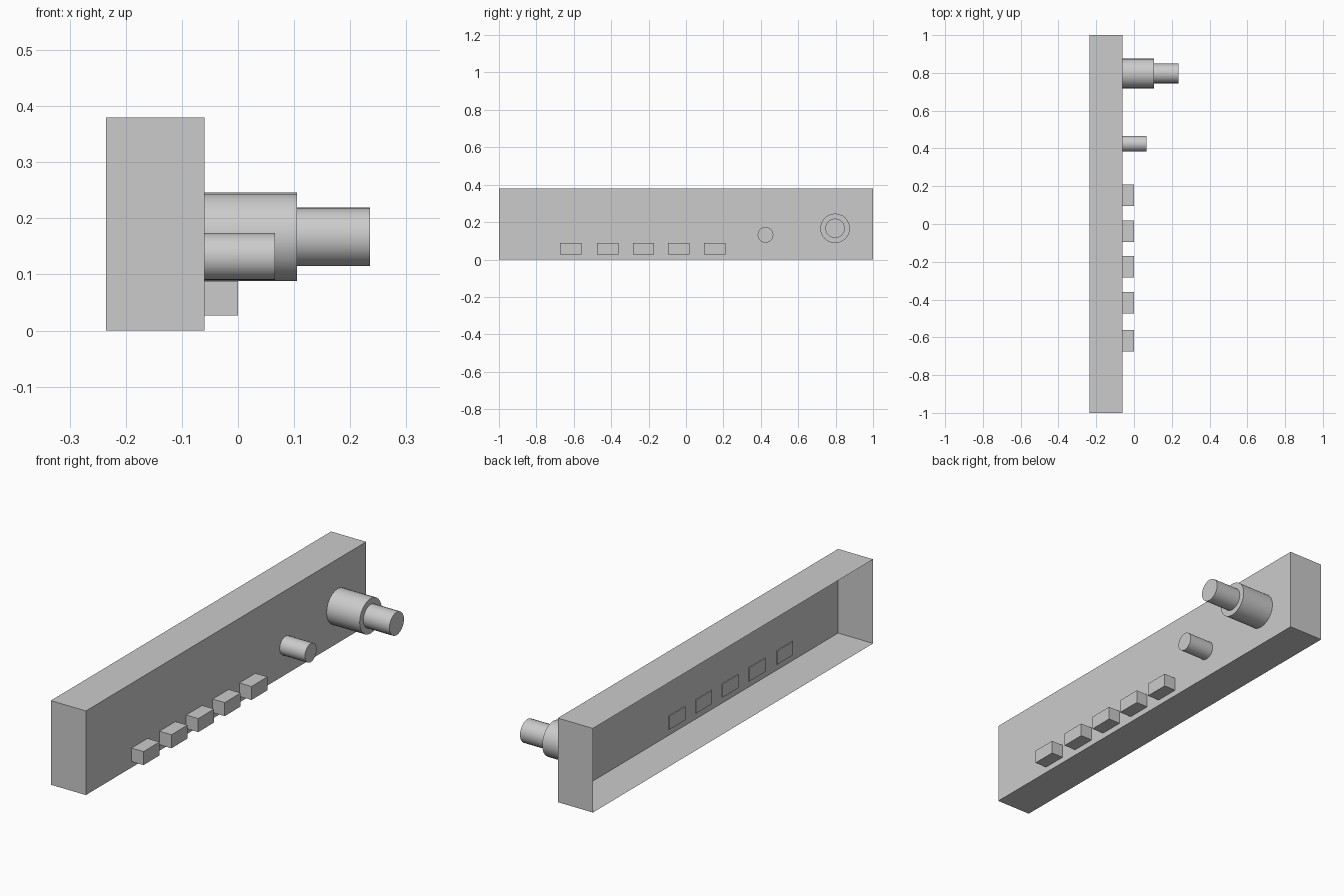
import bpy, bmesh, math
from mathutils import Matrix, Vector

if "Cube" in bpy.data.objects:
    bpy.data.objects.remove(bpy.data.objects["Cube"])

grey = bpy.data.materials.new("light grey")
grey.diffuse_color = (0.6, 0.6, 0.6, 1)
grey.use_nodes = True
grey.node_tree.nodes["Principled BSDF"].inputs["Base Color"].default_value = grey.diffuse_color

PANEL_X = -0.06


def finish(bm, name):
    bmesh.ops.recalc_face_normals(bm, faces=bm.faces)
    mesh = bpy.data.meshes.new(name)
    bm.to_mesh(mesh)
    bm.free()
    mesh.materials.append(grey)
    ob = bpy.data.objects.new(name, mesh)
    bpy.context.collection.objects.link(ob)
    return ob


def box(name, lo, hi, open_back=False):
    lo, hi = Vector(lo), Vector(hi)
    bm = bmesh.new()
    m = Matrix.Translation((lo + hi) / 2) @ Matrix.Diagonal((*(hi - lo), 1))
    bmesh.ops.create_cube(bm, size=1, matrix=m)
    bmesh.ops.recalc_face_normals(bm, faces=bm.faces)
    if open_back:
        back = [f for f in bm.faces if f.normal.x < -0.9]
        bmesh.ops.delete(bm, geom=back, context='FACES_ONLY')
    return finish(bm, name)


def peg(name, x0, x1, y, z, radius):
    bm = bmesh.new()
    m = Matrix.Translation(((x0 + x1) / 2, y, z)) @ Matrix.Rotation(math.pi / 2, 4, 'Y')
    bmesh.ops.create_cone(bm, cap_ends=True, segments=24, radius1=radius,
                          radius2=radius, depth=x1 - x0, matrix=m)
    ob = finish(bm, name)
    bpy.ops.object.select_all(action='DESELECT')
    ob.select_set(True)
    bpy.context.view_layer.objects.active = ob
    bpy.ops.object.shade_smooth_by_angle(angle=math.radians(35))
    return ob


# Thin-walled panel housing, open at the back
box("housing", (-0.235, -1, 0), (PANEL_X, 1, 0.38), open_back=True)

# Row of push buttons, just passing through the panel
for i, y in enumerate((-0.617, -0.418, -0.227, -0.038, 0.153)):
    box(f"button_{i + 1}", (PANEL_X - 0.004, y - 0.057, 0.027),
        (0.0, y + 0.057, 0.088))

# Small knob, then the large stepped knob
peg("small_knob", PANEL_X, 0.066, 0.425, 0.132, 0.042)
peg("large_knob_base", PANEL_X, 0.105, 0.797, 0.167, 0.079)
peg("large_knob_tip", 0.105, 0.235, 0.797, 0.167, 0.052)
